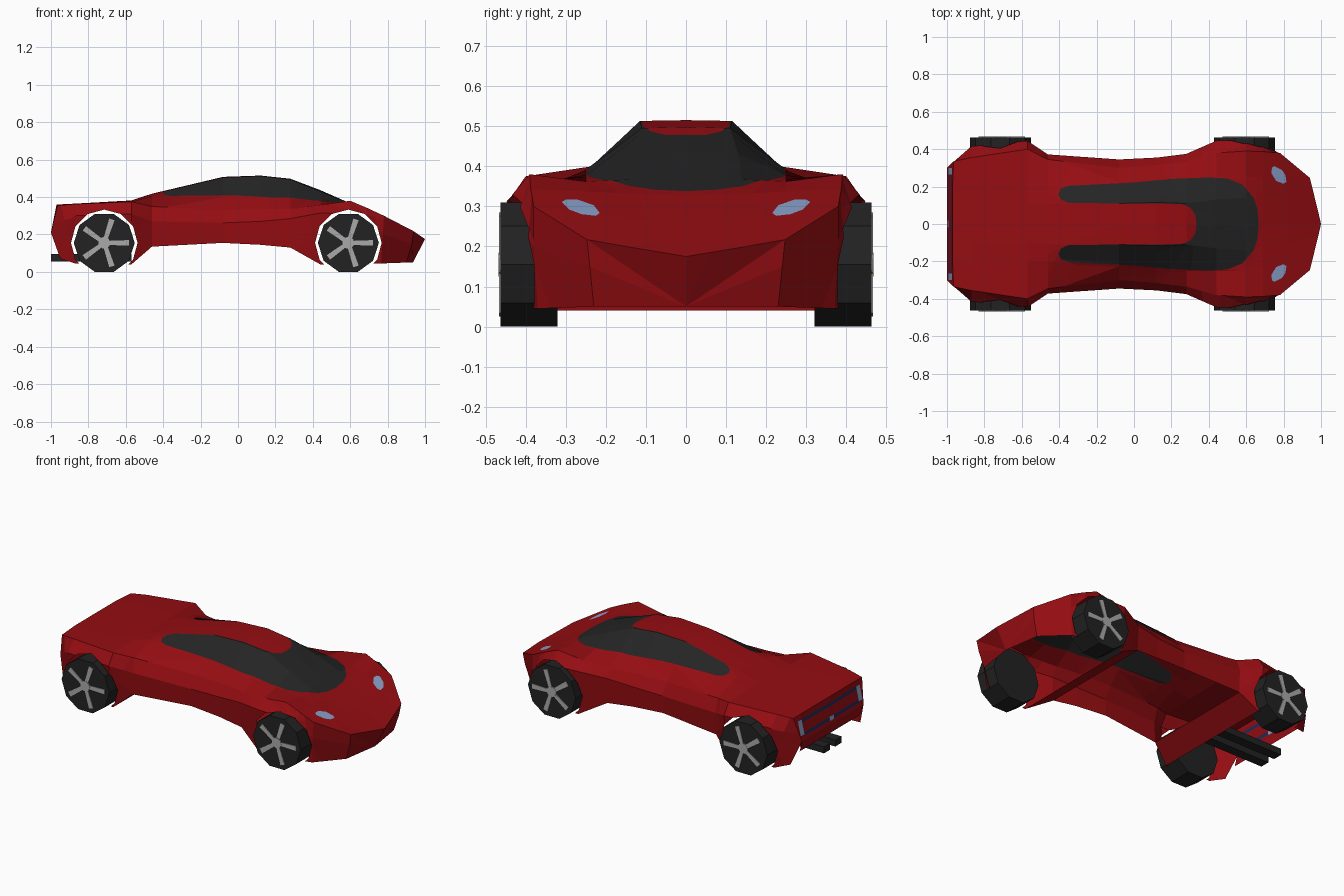
import bpy, bmesh, math
from mathutils import Vector

if "Cube" in bpy.data.objects:
    bpy.data.objects.remove(bpy.data.objects["Cube"])


def material(name, rgb):
    m = bpy.data.materials.new(name)
    m.diffuse_color = (*rgb, 1)
    m.use_nodes = True
    m.node_tree.nodes["Principled BSDF"].inputs["Base Color"].default_value = m.diffuse_color
    return m


RED = material("red paint", (0.30, 0.004, 0.006))
GLASS = material("dark glass", (0.018, 0.018, 0.018))
LAMP = material("pale blue lamp", (0.25, 0.36, 0.60))
NAVY = material("navy trim", (0.012, 0.025, 0.11))
TYRE = material("black rubber", (0.016, 0.016, 0.016))
RIM = material("grey alloy", (0.40, 0.40, 0.40))


def make_object(name, bm, mats):
    me = bpy.data.meshes.new(name)
    bm.to_mesh(me)
    bm.free()
    for m in mats:
        me.materials.append(m)
    ob = bpy.data.objects.new(name, me)
    bpy.context.collection.objects.link(ob)
    return ob


def mirror_y(ob):
    mod = ob.modifiers.new("mirror", 'MIRROR')
    mod.use_axis = (False, True, False)
    mod.use_mirror_merge = True
    mod.merge_threshold = 0.0005


def inside(p, poly):
    hit = False
    for (ax, ay), (bx, by) in zip(poly, poly[1:] + poly[:1]):
        if (ay > p[1]) != (by > p[1]) and p[0] < (bx - ax) * (p[1] - ay) / (by - ay) + ax:
            hit = not hit
    return hit


def cut_shape(bm, poly, axes, rule):
    """Slice the faces that obey the rule along a flat outline; return those inside it."""
    a, b = axes
    lo = [min(p[k] for p in poly) for k in (0, 1)]
    hi = [max(p[k] for p in poly) for k in (0, 1)]

    def near(f):
        return rule(f) and all(min(v.co[ax] for v in f.verts) < hi[k] and
                               max(v.co[ax] for v in f.verts) > lo[k]
                               for k, ax in enumerate(axes))
    for p, q in zip(poly, poly[1:] + poly[:1]):
        co, no = Vector((0, 0, 0)), Vector((0, 0, 0))
        co[a], co[b] = p
        no[a], no[b] = q[1] - p[1], p[0] - q[0]
        faces = [f for f in bm.faces if near(f)]
        edges = {e for f in faces for e in f.edges}
        verts = {v for f in faces for v in f.verts}
        bmesh.ops.bisect_plane(bm, geom=list(verts) + list(edges) + faces,
                               plane_co=co, plane_no=no.normalized(), dist=1e-5)
    bm.normal_update()
    res = []
    for f in bm.faces:
        c = f.calc_center_median()
        if rule(f) and inside((c[a], c[b]), poly):
            res.append(f)
    return res


# Body shell: half cross-sections from the centre line outward and down
# x, centre z, then (y, z) of roof edge, canopy base, shoulder, widest, sill
sections = [
    (-.87, .365, .10, .365, .22, .365, .355, .363, .415, .30, .38, .045),
    (-.57, .382, .10, .382, .20, .38, .40, .375, .445, .31, .40, .04),
    (-.46, .418, .11, .417, .20, .405, .345, .35, .372, .27, .365, .135),
    (-.08, .508, .11, .505, .217, .41, .30, .33, .345, .262, .34, .155),
    (.12, .515, .115, .513, .235, .40, .315, .335, .355, .27, .35, .145),
    (.28, .498, .11, .495, .25, .392, .335, .335, .375, .285, .365, .13),
    (.44, .437, .13, .43, .25, .378, .38, .358, .445, .315, .42, .04),
    (.60, .367, .14, .367, .25, .362, .39, .38, .45, .31, .42, .04),
    (.69, .328, .12, .33, .25, .337, .387, .342, .425, .28, .39, .045),
]
tail = [(-.97, 0, .36), (-.97, .1, .36), (-.97, .2, .36), (-.965, .335, .355),
        (-1, .30, .21), (-.95, .34, .07)]
hood = [(.83, 0, .263), (.825, .1, .266), (.80, .25, .285), (.78, .38, .30),
        (.775, .38, .2), (.765, .37, .045)]
nose = [(1, 0, .175), (.986, .06, .185), (.964, .15, .20), (.94, .247, .217),
        (.93, .24, .15), (.90, .23, .05)]
rows = [tail]
for s in sections:
    rows.append([(s[0], 0, s[1])] + [(s[0], s[k], s[k + 1]) for k in range(2, 12, 2)])
rows += [hood, nose]

bm = bmesh.new()
grid = [[bm.verts.new(p) for p in r] for r in rows]
for r, n in zip(grid, grid[1:]):
    for j in range(5):
        bm.faces.new((r[j], n[j], n[j + 1], r[j + 1]))
# Front bumper, tail panel and the lower tail lip
chin = bm.verts.new((.935, 0, .05))
for j in range(5):
    bm.faces.new((chin, grid[-1][j + 1], grid[-1][j]))
t = grid[0]
mid = bm.verts.new((-1, 0, .21))
bm.faces.new(t[:5] + [mid])
lip = [bm.verts.new(p) for p in ((-.978, .29, .14), (-.978, 0, .14))]
bm.faces.new((mid, t[4], lip[0], lip[1]))
# Sloping cross panels between the sills, beside the wheels
for i, k in ((2, 3), (6, 7)):
    p, q = grid[i][5], grid[k][5]
    c = [bm.verts.new((v.co.x, 0, v.co.z)) for v in (p, q)]
    bm.faces.new((p, q, c[1], c[0]))
bm.normal_update()

# Wheel arches
WHEELS = (-.715, .59)
for wx in WHEELS:
    arch = [(wx + .178 * math.cos(math.radians(a)), .155 + .178 * math.sin(math.radians(a)))
            for a in range(0, 360, 30)]
    gone = cut_shape(bm, arch, (0, 2), lambda f: f.calc_center_median().y > .3)
    bmesh.ops.delete(bm, geom=gone, context='FACES')


def upward(f):
    return f.normal.z > 0.15 and f.calc_center_median().z > .18


def rear(f):
    return f.calc_center_median().x < -.965 and f.normal.x < -.7


def paint(poly, axes, rule, index):
    for f in cut_shape(bm, poly, axes, rule):
        f.material_index = index


# Wrap-around glass with the roof tongue left red
glass = [(.335, -.01), (.328, .05), (.30, .09), (.25, .108), (-.35, .112), (-.39, .13),
         (-.405, .16), (-.39, .19), (-.35, .204), (0, .222), (.2, .241), (.4, .249),
         (.5, .243), (.58, .21), (.64, .14), (.66, .08), (.668, -.01)]
paint(glass, (0, 1), upward, 1)
# Headlamps
paint([(.815, .225), (.80, .215), (.76, .23), (.735, .27), (.737, .30), (.75, .31),
       (.79, .29), (.81, .26)], (0, 1), upward, 2)


# Tail lamps and trim
def box2(y0, y1, z0, z1):
    return [(y0, z0), (y1, z0), (y1, z1), (y0, z1)]


paint(box2(-.01, .265, .308, .326), (1, 2), rear, 3)
paint(box2(.02, .265, .232, .25), (1, 2), rear, 3)
paint(box2(.265, .30, .24, .325), (1, 2), rear, 2)
paint(box2(-.01, .02, .228, .252), (1, 2), rear, 2)

body = make_object("car_body", bm, [RED, GLASS, LAMP, NAVY])
mirror_y(body)


def prism(bm, outline, y0, y1):
    """Extrude an x-z outline from y0 to y1."""
    rings = [[bm.verts.new((x, y, z)) for x, z in outline] for y in (y0, y1)]
    n = len(outline)
    bm.faces.new(rings[0])
    bm.faces.new(rings[1][::-1])
    for i in range(n):
        k = (i + 1) % n
        bm.faces.new((rings[0][k], rings[0][i], rings[1][i], rings[1][k]))


def ring(cx, r, n):
    return [(cx + r * math.cos(i * math.tau / n), .155 + r * math.sin(i * math.tau / n))
            for i in range(n)]


# Wheels: ten-sided tyres with five-spoke rims
for name, wx in zip(("rear", "front"), WHEELS):
    bm = bmesh.new()
    prism(bm, ring(wx, .163, 10), .32, .463)
    bmesh.ops.recalc_face_normals(bm, faces=bm.faces)
    mirror_y(make_object(name + "_tyres", bm, [TYRE]))
    bm = bmesh.new()
    prism(bm, ring(wx, .032, 10), .459, .468)
    for k in range(5):
        ca, sa = math.cos(k * math.tau / 5), math.sin(k * math.tau / 5)
        spoke = [(.02, -.011), (.132, -.015), (.132, .015), (.02, .011)]
        prism(bm, [(wx + u * ca - v * sa, .155 + u * sa + v * ca) for u, v in spoke],
              .46, .467)
    bmesh.ops.recalc_face_normals(bm, faces=bm.faces)
    mirror_y(make_object(name + "_rims", bm, [RIM]))

# Twin exhaust pipes
bm = bmesh.new()
prism(bm, [(-1, .055), (-.57, .055), (-.57, .095), (-1, .095)], .025, .085)
bmesh.ops.recalc_face_normals(bm, faces=bm.faces)
mirror_y(make_object("exhaust_pipes", bm, [TYRE]))
